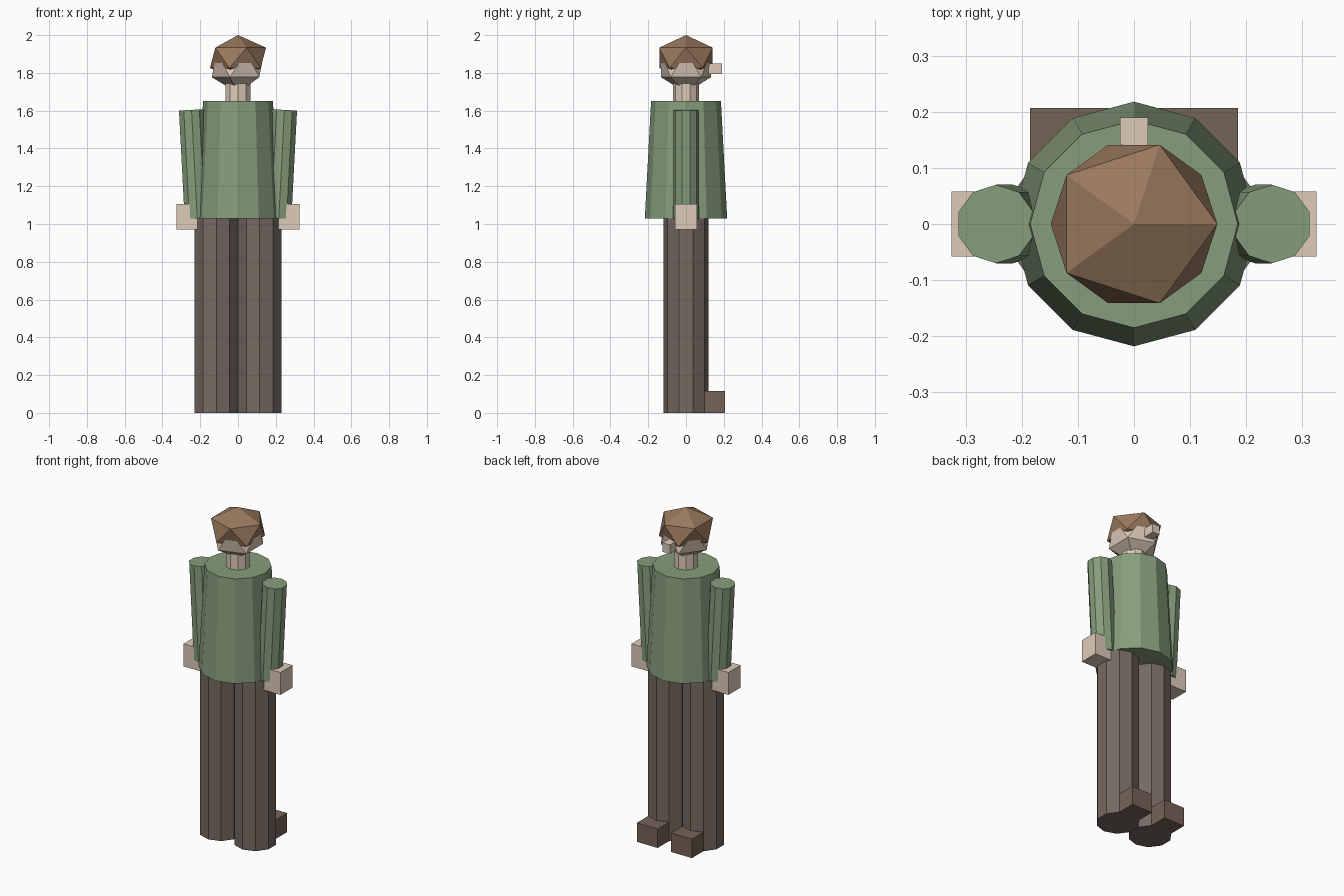
import bpy
import math

if "Cube" in bpy.data.objects:
    bpy.data.objects.remove(bpy.data.objects["Cube"])


def material(name, rgb):
    m = bpy.data.materials.new(name)
    m.diffuse_color = (*rgb, 1)
    m.use_nodes = True
    m.node_tree.nodes["Principled BSDF"].inputs["Base Color"].default_value = m.diffuse_color
    return m


GREEN = material("green_cloth", (0.24, 0.34, 0.20))
SKIN = material("skin", (0.73, 0.60, 0.49))
HAIR = material("brown_hair", (0.32, 0.19, 0.11))
TROUSER = material("dark_trousers", (0.18, 0.14, 0.12))
LEATHER = material("shoe_leather", (0.18, 0.125, 0.095))


def finish(name, mat):
    ob = bpy.context.object
    ob.name = name
    ob.data.materials.append(mat)
    return ob


def tube(name, mat, sides, r_bottom, r_top, bottom, top):
    """Tapered tube between two points whose axis lies in the xz plane."""
    dx, dz = top[0] - bottom[0], top[1] - bottom[1]
    bpy.ops.mesh.primitive_cone_add(
        vertices=sides, radius1=r_bottom, radius2=r_top, depth=math.hypot(dx, dz),
        location=((top[0] + bottom[0]) / 2, 0, (top[1] + bottom[1]) / 2),
        rotation=(0, math.atan2(dx, dz), 0))
    return finish(name, mat)


def box(name, mat, lo, hi):
    bpy.ops.mesh.primitive_cube_add(size=1, location=[(a + b) / 2 for a, b in zip(lo, hi)])
    bpy.context.object.scale = [b - a for a, b in zip(lo, hi)]
    return finish(name, mat)


def ico(name, mat, z, r, rz):
    bpy.ops.mesh.primitive_ico_sphere_add(subdivisions=1, radius=1, location=(0, 0, z))
    bpy.context.object.scale = (r, r, rz)
    return finish(name, mat)


# Limbs, mirrored left and right
for side, s in (("right", 1), ("left", -1)):
    tube(side + "_leg", TROUSER, 10, 0.12, 0.12, (s * 0.115, 0), (s * 0.115, 1.03))
    tube(side + "_arm", GREEN, 10, 0.07, 0.07, (s * 0.216, 1.03), (s * 0.246, 1.604))
    xs = sorted((s * 0.045, s * 0.185))
    box(side + "_shoe", LEATHER, (xs[0], 0.08, 0), (xs[1], 0.207, 0.115))
    xs = sorted((s * 0.205, s * 0.325))
    box(side + "_hand", SKIN, (xs[0], -0.058, 0.97), (xs[1], 0.058, 1.106))

# Torso and neck
tube("torso", GREEN, 12, 0.218, 0.185, (0, 1.03), (0, 1.65))
tube("neck", SKIN, 10, 0.07, 0.07, (0, 1.62), (0, 1.77))

# Head, hair cap and nose
ico("head", SKIN, 1.844, 0.155, 0.15)
ico("hair", HAIR, 1.88, 0.166, 0.12)
box("nose", SKIN, (-0.025, 0.12, 1.795), (0.025, 0.19, 1.85))
